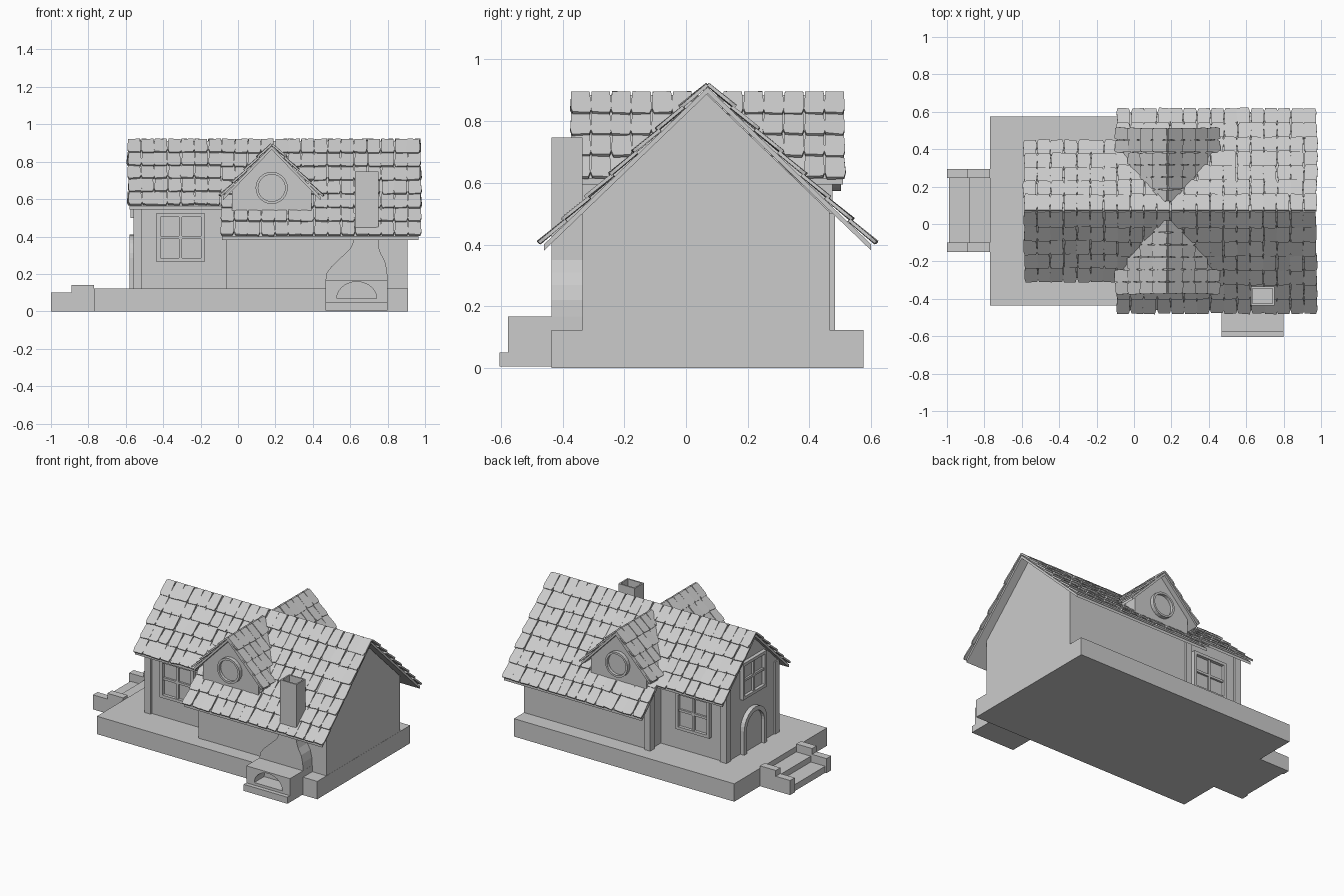
import bpy, bmesh, math, random
from mathutils import Matrix, Vector

if "Cube" in bpy.data.objects:
    bpy.data.objects.remove(bpy.data.objects["Cube"])

random.seed(4)
CY = 0.07            # ridge line of the house in y
SL = 0.96            # main roof slope
DX, DSL = 0.18, 1.04  # dormer centre and slope


def finish(name, bm):
    bmesh.ops.recalc_face_normals(bm, faces=bm.faces)
    me = bpy.data.meshes.new(name)
    bm.to_mesh(me)
    bm.free()
    ob = bpy.data.objects.new(name, me)
    bpy.context.collection.objects.link(ob)
    return ob


def add_prism(bm, pts, axis, a, b):
    def at(p, t):
        return (t, p[0], p[1]) if axis == 'x' else (p[0], t, p[1])
    f = bm.faces.new([bm.verts.new(at(p, a)) for p in pts])
    r = bmesh.ops.extrude_face_region(bm, geom=[f])
    off = Vector((b - a, 0, 0)) if axis == 'x' else Vector((0, b - a, 0))
    bmesh.ops.translate(bm, vec=off, verts=[v for v in r['geom'] if isinstance(v, bmesh.types.BMVert)])


def prism(name, pts, axis, a, b):
    bm = bmesh.new()
    add_prism(bm, pts, axis, a, b)
    return finish(name, bm)


def rect(x0, x1, z0, z1):
    return [(x0, z0), (x1, z0), (x1, z1), (x0, z1)]


def box(name, x0, x1, y0, y1, z0, z1):
    return prism(name, rect(x0, x1, z0, z1), 'y', y0, y1)


def arc(cx, cz, rx, rz, a0, a1, n):
    return [(cx + rx * math.cos(math.radians(a0 + (a1 - a0) * i / n)),
             cz + rz * math.sin(math.radians(a0 + (a1 - a0) * i / n))) for i in range(n + 1)]


def gable(c, half, z0, apex, slope):
    e = apex - slope * half
    return [(c - half, z0), (c + half, z0), (c + half, e), (c, apex), (c - half, e)]


# Base slab
box("base_slab", -0.77, 0.908, -0.435, 0.575, 0, 0.123)

# Entrance steps with stepped side walls
side = [(-1, 0), (-0.77, 0), (-0.77, 0.14), (-0.89, 0.14), (-0.89, 0.1), (-1, 0.1)]
prism("step_wall_front", side, 'y', -0.15, -0.1)
prism("step_wall_back", side, 'y', 0.245, 0.295)
prism("steps", [(-0.99, 0), (-0.77, 0), (-0.77, 0.085), (-0.88, 0.085), (-0.88, 0.045), (-0.99, 0.045)],
      'y', -0.1, 0.245)

# House walls
prism("main_walls", gable(CY - 0.005, 0.4, 0.12, 0.89, SL), 'x', -0.05, 0.907)
prism("wing_walls", gable(CY, 0.275, 0.12, 0.89, SL), 'x', -0.55, 0)

# Corner posts
for label, s in (("front", -1), ("back", 1)):
    y = CY + s * 0.265
    box("wing_post_" + label, -0.56, -0.512, y - 0.024, y + 0.024, 0.12, 0.62)
    y = -0.315 if s < 0 else 0.46
    box("main_post_" + label, -0.065, -0.02, y - 0.022, y + 0.022, 0.12, 0.51)


# Four-pane windows: frame, cross bars and pane
def window(name, axis, c, z0, z1, wall, out, half=0.128):
    bm = bmesh.new()
    zc, t = (z0 + z1) / 2, 0.02
    for r in (rect(c - half, c - half + t, z0, z1), rect(c + half - t, c + half, z0, z1),
              rect(c - half, c + half, z0, z0 + t), rect(c - half, c + half, z1 - t, z1)):
        add_prism(bm, r, axis, wall, wall + out * 0.026)
    for r in (rect(c - 0.008, c + 0.008, z0, z1), rect(c - half, c + half, zc - 0.008, zc + 0.008)):
        add_prism(bm, r, axis, wall, wall + out * 0.018)
    add_prism(bm, rect(c - half + 0.01, c + half - 0.01, z0 + 0.01, z1 - 0.01), axis, wall, wall + out * 0.005)
    finish(name, bm)


window("front_window", 'y', -0.307, 0.265, 0.525, CY - 0.274, -1)
window("back_window", 'y', -0.307, 0.265, 0.525, CY + 0.274, 1)
window("gable_window", 'x', CY, 0.5, 0.75, -0.549, -1)

# Arched door
outer = [(CY + 0.125, 0.12)] + arc(CY, 0.285, 0.125, 0.125, 0, 180, 14) + [(CY - 0.125, 0.12)]
inner = [(CY - 0.095, 0.12)] + arc(CY, 0.285, 0.095, 0.095, 180, 0, 14) + [(CY + 0.095, 0.12)]
prism("door_frame", outer + inner, 'x', -0.545, -0.58)
prism("door", inner, 'x', -0.545, -0.558)


# Roof boards
def chevron(half):
    return [(CY, 0.91), (CY + half, 0.91 - SL * half), (CY + half, 0.89 - SL * half), (CY, 0.89),
            (CY - half, 0.89 - SL * half), (CY - half, 0.91 - SL * half)]


prism("wing_roof_board", chevron(0.36), 'x', -0.58, -0.085)
prism("main_roof_board", chevron(0.53), 'x', -0.085, 0.965)


# Roof tiles: tapered shingles with clipped lower corners
def add_tile(bm, U, V, N, origin, w, l):
    j = random.uniform
    k = w * 0.5
    m = Matrix.Translation(origin) @ Matrix((U, V, N)).transposed().to_4x4() @ Matrix.Rotation(j(-0.035, 0.035), 4, 'Z')
    shape = [(-0.9 * k, -0.004), (0.9 * k, -0.004), (1.02 * k, l * 0.8), (0.85 * k, l + j(0, 0.006)),
             (-0.85 * k, l + j(0, 0.006)), (-1.02 * k, l * 0.8)]
    lift, tilt = j(0.006, 0.011), j(-0.05, 0.05)
    rings = []
    for h in (0.0, 0.011):
        rings.append([bm.verts.new(m @ Vector((u, v, h + lift * max(v, 0) / l + tilt * u))) for u, v in shape])
    lo, hi = rings
    bm.faces.new(lo[::-1])
    bm.faces.new(hi)
    for i in range(6):
        bm.faces.new((lo[i], lo[(i + 1) % 6], hi[(i + 1) % 6], hi[i]))


bm = bmesh.new()
a = math.atan(SL)
for s in (-1, 1):
    V, N = Vector((0, s * math.cos(a), -math.sin(a))), Vector((0, s * math.sin(a), math.cos(a)))
    for x0, x1, cols, rows, length in ((-0.59, -0.09, 7, 5, 0.506), (-0.09, 0.978, 15, 7, 0.74)):
        w, l = (x1 - x0) / cols, length / rows
        for c in range(cols):
            for r in range(rows):
                o = Vector((x0 + (c + 0.5) * w + random.uniform(-0.004, 0.004), CY, 0.912)) + V * (r * l)
                add_tile(bm, Vector((1, 0, 0)), V, N, o, w, l)
finish("main_roof_tiles", bm)

# Dormers, front and back
b = math.atan(DSL)
for label, s in (("front", -1), ("back", 1)):
    prism("dormer_walls_" + label, gable(DX, 0.212, 0.5, 0.865, DSL), 'y', CY + s * 0.06, CY + s * 0.405)

    # boards cut along the main roof
    bm = bmesh.new()
    for t in (-1, 1):
        pts = [(e, d, z) for e, dr in ((0, 0.03), (0.26, 0.305)) for d in (0.438, dr)
               for z in (0.885 - DSL * e, 0.865 - DSL * e)]
        vs = [bm.verts.new((DX + t * e, CY + s * d, z)) for e, d, z in pts]
        bmesh.ops.convex_hull(bm, input=vs)
    finish("dormer_roof_board_" + label, bm)

    bm = bmesh.new()
    w, l = 0.066, 0.0955
    for t in (-1, 1):
        V, N = Vector((t * math.cos(b), 0, -math.sin(b))), Vector((t * math.sin(b), 0, math.cos(b)))
        for c in range(7):
            d = 0.445 - (c + 0.5) * w
            for r in range(4):
                o = Vector((DX, CY + s * d, 0.886)) + V * (r * l)
                if (o + V * l * 0.5).z > 0.915 - SL * d:
                    add_tile(bm, Vector((0, 1, 0)), V, N, o, w, l)
    finish("dormer_tiles_" + label, bm)

    # round window
    y = CY + s * 0.404
    ring = arc(DX, 0.66, 0.086, 0.086, 0, 360, 24) + arc(DX, 0.66, 0.072, 0.072, 360, 0, 24)
    bm = bmesh.new()
    for i in range(24):
        add_prism(bm, [ring[i], ring[i + 1], ring[48 - i], ring[49 - i]], 'y', y, y + s * 0.028)
    bmesh.ops.remove_doubles(bm, verts=bm.verts, dist=1e-5)
    seen = {}
    for f in bm.faces:
        seen.setdefault(tuple(round(v, 4) for v in f.calc_center_median()), []).append(f)
    bmesh.ops.delete(bm, geom=[f for g in seen.values() if len(g) > 1 for f in g], context='FACES')
    finish("round_window_frame_" + label, bm)
    prism("round_window_pane_" + label, arc(DX, 0.66, 0.074, 0.074, 0, 345, 23), 'y', y, y + s * 0.008)

# Outdoor fireplace: hearth, firebox with arched opening, hood and chimney
box("hearth", 0.467, 0.8, -0.605, -0.4, 0.005, 0.05)
firebox = box("firebox", 0.467, 0.8, -0.577, -0.33, 0.005, 0.167)
cutter = prism("firebox_cutter", arc(0.635, 0.068, 0.107, 0.09, 0, 180, 14), 'y', -0.62, -0.47)
cutter.hide_render = True
cutter.hide_viewport = True
cutter.display_type = 'WIRE'
mod = firebox.modifiers.new("opening", 'BOOLEAN')
mod.operation = 'DIFFERENCE'
mod.object = cutter
hood = [(0.467, 0.16), (0.8, 0.16), (0.797, 0.22), (0.785, 0.27), (0.763, 0.31), (0.75, 0.35), (0.75, 0.42),
        (0.625, 0.42), (0.618, 0.375), (0.6, 0.335), (0.5, 0.24), (0.474, 0.205)]
prism("fireplace_hood", hood, 'y', -0.435, -0.33)
chimney = box("chimney", 0.625, 0.75, -0.435, -0.335, 0.41, 0.747)
bm = bmesh.new()
bm.from_mesh(chimney.data)
bm.faces.ensure_lookup_table()
top = max(bm.faces, key=lambda f: f.calc_center_median().z)
bmesh.ops.inset_region(bm, faces=[top], thickness=0.014)
r = bmesh.ops.extrude_face_region(bm, geom=[top])
bmesh.ops.translate(bm, vec=(0, 0, -0.12), verts=[v for v in r['geom'] if isinstance(v, bmesh.types.BMVert)])
if top.is_valid:
    bmesh.ops.delete(bm, geom=[top], context='FACES_ONLY')
bm.to_mesh(chimney.data)
bm.free()
